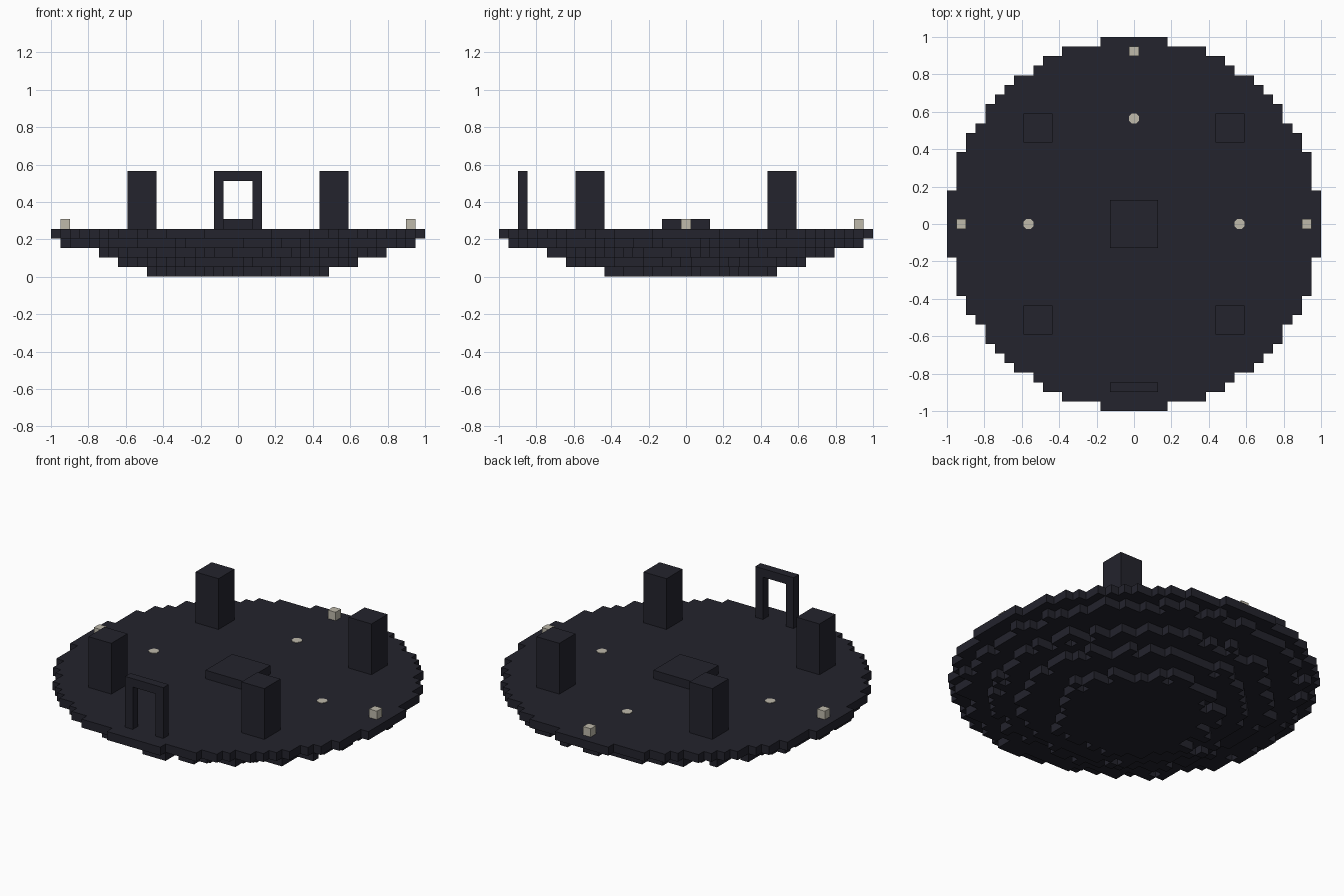
import bpy
import bmesh
import math
import random
from mathutils import Matrix, Vector

if "Cube" in bpy.data.objects:
    bpy.data.objects.remove(bpy.data.objects["Cube"], do_unlink=True)

random.seed(7)
CELL = 2 / 39
FLOOR = 5  # floor height in cells


def material(name, rgb):
    m = bpy.data.materials.new(name)
    m.use_nodes = True
    m.diffuse_color = (*rgb, 1)
    bsdf = m.node_tree.nodes["Principled BSDF"]
    bsdf.inputs["Base Color"].default_value = (*rgb, 1)
    bsdf.inputs["Roughness"].default_value = 0.9
    return m


DARK = material("dark slate", (0.017, 0.017, 0.026))
PALE = material("pale stone", (0.52, 0.49, 0.41))


def finish(name, bm, mat):
    mesh = bpy.data.meshes.new(name)
    bm.to_mesh(mesh)
    bm.free()
    mesh.materials.append(mat)
    obj = bpy.data.objects.new(name, mesh)
    bpy.context.collection.objects.link(obj)
    return obj


def add_box(bm, centre, size):
    """Add a box measured in cells: centre (x, y), base z and size."""
    x, y, z = centre
    move = Matrix.Translation(Vector((x, y, z + size[2] / 2)) * CELL)
    scale = Matrix.Diagonal((*[s * CELL for s in size], 1))
    bmesh.ops.create_cube(bm, size=1, matrix=move @ scale)


def box(name, centre, size, mat):
    bm = bmesh.new()
    add_box(bm, centre, size)
    return finish(name, bm, mat)


# Round stepped island of cells, with ragged tiers below a clean floor
tiers = [8.4, 11.9, 14.6, 18.0]
cells = set()
for i in range(-19, 20):
    for j in range(-19, 20):
        if i * i + j * j > 375:
            continue
        cells.add((i, j, FLOOR - 1))
        dist = math.hypot(i, j) + random.uniform(-0.9, 0.9)
        for k, radius in enumerate(tiers):
            if dist < radius:
                cells.add((i, j, k))

bm = bmesh.new()
corners = {}


def corner(p):
    key = tuple(round(c * 2) for c in p)
    if key not in corners:
        corners[key] = bm.verts.new(p * CELL)
    return corners[key]


for cell in sorted(cells):
    centre = Vector(cell) + Vector((0, 0, 0.5))
    for axis in range(3):
        for sign in (-1, 1):
            normal = Vector((0, 0, 0))
            normal[axis] = sign
            if tuple(int(c) for c in Vector(cell) + normal) in cells:
                continue
            u = Vector((0, 0, 0))
            u[(axis + 1) % 3] = 0.5
            v = normal.cross(u)
            mid = centre + normal / 2
            bm.faces.new([corner(mid + a * u + b * v)
                          for a, b in ((-1, -1), (1, -1), (1, 1), (-1, 1))])
finish("stepped_island", bm, DARK)

# Four square pillars
for sx, side in ((-1, "right"), (1, "left")):
    for sy, end in ((-1, "front"), (1, "back")):
        box(f"{end}_{side}_pillar", (10 * sx, 10 * sy, FLOOR), (3, 3, 6), DARK)

# Low slab in the middle
box("centre_slab", (0, 0, FLOOR), (5, 5, 1), DARK)

# Gate at the front: two posts and a lintel
bm = bmesh.new()
for x in (-2, 2):
    add_box(bm, (x, -17, FLOOR), (1, 1, 5))
add_box(bm, (0, -17, FLOOR + 5), (5, 1, 1))
finish("front_gate", bm, DARK)

# Pale rim blocks and flat floor studs on the three other sides
for dx, dy, side in ((-1, 0, "right"), (1, 0, "left"), (0, 1, "back")):
    box(f"{side}_rim_block", (18 * dx, 18 * dy, FLOOR), (1, 1, 1), PALE)
    bm = bmesh.new()
    place = Matrix.Translation(Vector((11 * dx, 11 * dy, FLOOR)) * CELL)
    bmesh.ops.create_cone(bm, cap_ends=True, segments=8, radius1=0.03,
                          radius2=0.03, depth=0.006,
                          matrix=place @ Matrix.Rotation(math.pi / 8, 4, "Z"))
    finish(f"{side}_floor_stud", bm, PALE)
